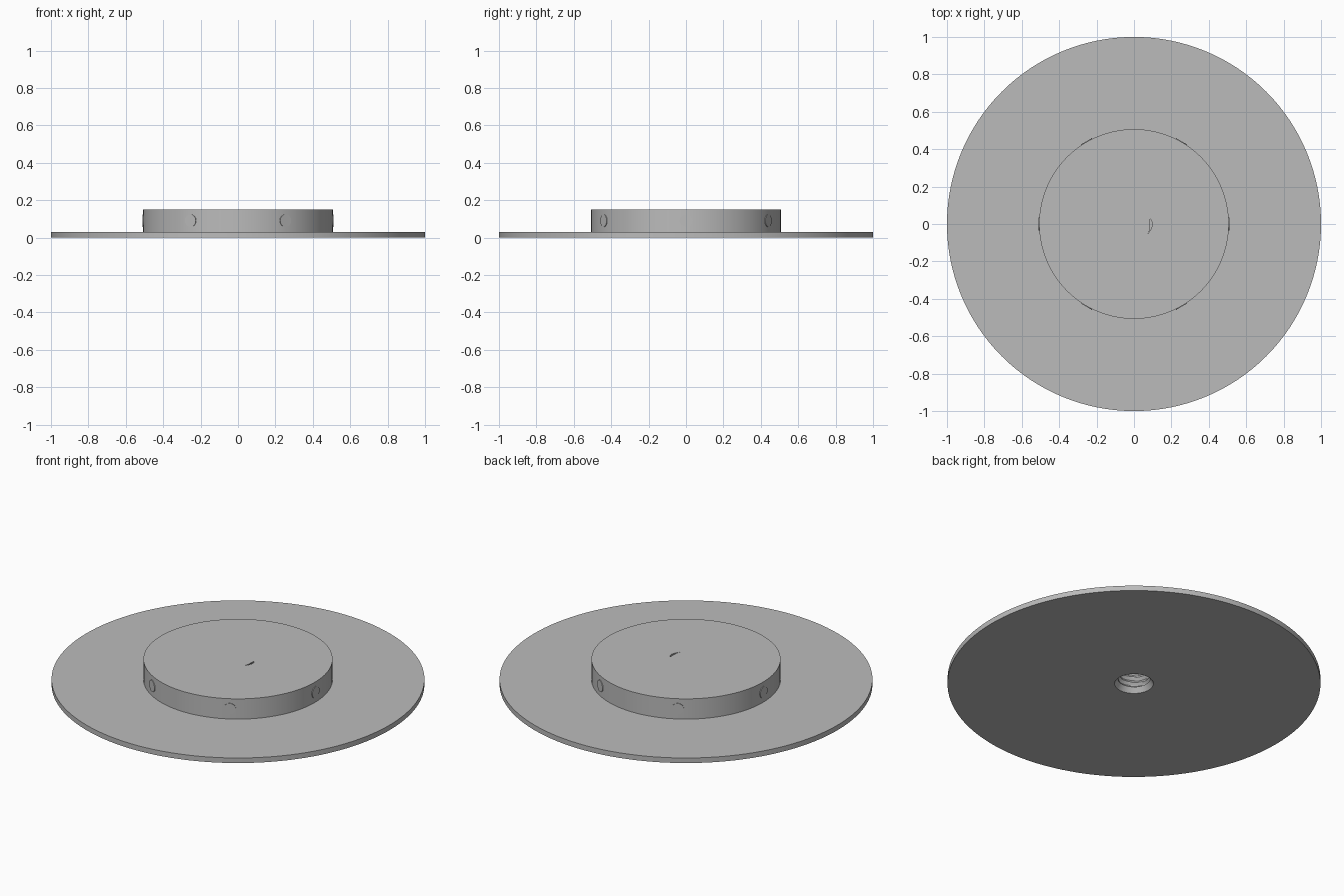
import bpy, bmesh
from math import sin, cos, pi, tau, radians

if "Cube" in bpy.data.objects:
    bpy.data.objects.remove(bpy.data.objects["Cube"])

SEGMENTS = 128
HUB_R, HUB_LOW, HUB_TOP = 0.507, 0.03, 0.15

grey = bpy.data.materials.new("plain grey")
grey.use_nodes = True
colour = (0.5, 0.5, 0.5, 1)
grey.diffuse_color = colour
grey.node_tree.nodes["Principled BSDF"].inputs["Base Color"].default_value = colour


def finish(bm, name):
    bmesh.ops.recalc_face_normals(bm, faces=bm.faces)
    mesh = bpy.data.meshes.new(name)
    bm.to_mesh(mesh)
    bm.free()
    mesh.materials.append(grey)
    obj = bpy.data.objects.new(name, mesh)
    bpy.context.collection.objects.link(obj)
    return obj


def smooth(obj):
    bpy.ops.object.select_all(action="DESELECT")
    obj.select_set(True)
    bpy.context.view_layer.objects.active = obj
    bpy.ops.object.shade_smooth_by_angle(angle=radians(25))


def ring(bm, radius, z):
    """Circle of vertices; radius may depend on the angle."""
    verts = []
    for i in range(SEGMENTS):
        a = tau * i / SEGMENTS
        r = radius(a) if callable(radius) else radius
        verts.append(bm.verts.new((r * cos(a), r * sin(a), z)))
    return verts


def bridge(bm, low, high):
    for i in range(SEGMENTS):
        j = (i + 1) % SEGMENTS
        bm.faces.new((low[i], low[j], high[j], high[i]))


# Wide thin disc with a countersunk hole
bm = bmesh.new()
profile = [(0.104, 0), (1, 0), (1, HUB_LOW), (0.086, HUB_LOW)]
rings = [ring(bm, r, z) for r, z in profile]
for k, low in enumerate(rings):
    bridge(bm, low, rings[(k + 1) % len(rings)])
smooth(finish(bm, "base_plate"))

# Raised hub with a blind threaded bore
bm = bmesh.new()
PITCH, ROWS, BORE_TOP = 0.034, 28, 0.144


def thread(z):
    def radius(a):
        phase = (z / PITCH - a / tau) % 1
        return 0.082 + 0.028 * min(phase, 1 - phase)
    return radius


outer_top = ring(bm, HUB_R, HUB_TOP)
outer_low = ring(bm, HUB_R, HUB_LOW)
bm.faces.new(outer_top)
bridge(bm, outer_low, outer_top)
previous = outer_low
for k in range(ROWS + 1):
    z = HUB_LOW + (BORE_TOP - HUB_LOW) * k / ROWS
    row = ring(bm, thread(z), z)
    bridge(bm, previous, row)
    previous = row
bm.faces.new(previous)
hub = finish(bm, "hub")

# Crescent slit where the thread breaks through the hub top
bm = bmesh.new()
outline = []
STEPS = 10
for side in (1, -1):
    for k in range(STEPS):
        t = k / STEPS if side == 1 else 1 - k / STEPS
        a = radians(-35 + 53 * t)
        r = 0.091 + side * 0.006 * sin(pi * t ** 1.6)
        outline.append(bm.verts.new((r * cos(a), r * sin(a), 0.135)))
face = bm.faces.new(outline)
top = bmesh.ops.extrude_face_region(bm, geom=[face])["geom"]
bmesh.ops.translate(bm, vec=(0, 0, 0.03),
                    verts=[v for v in top if isinstance(v, bmesh.types.BMVert)])
cutter = finish(bm, "slit_cutter")
cutter.hide_render = True
cutter.hide_viewport = True
cut = hub.modifiers.new("slit", "BOOLEAN")
cut.operation = "DIFFERENCE"
cut.solver = "EXACT"
cut.object = cutter
bpy.context.view_layer.objects.active = hub
bpy.ops.object.modifier_apply(modifier=cut.name)
bpy.data.objects.remove(cutter)
smooth(hub)

# Six small plugs standing just proud of the hub wall
for k in range(6):
    a = tau * k / 6
    bpy.ops.mesh.primitive_cylinder_add(
        vertices=16, radius=0.034, depth=0.06,
        location=(0.48 * cos(a), 0.48 * sin(a), 0.09), rotation=(0, pi / 2, a))
    plug = bpy.context.object
    plug.name = f"side_plug_{k + 1}"
    plug.data.materials.append(grey)
    smooth(plug)
